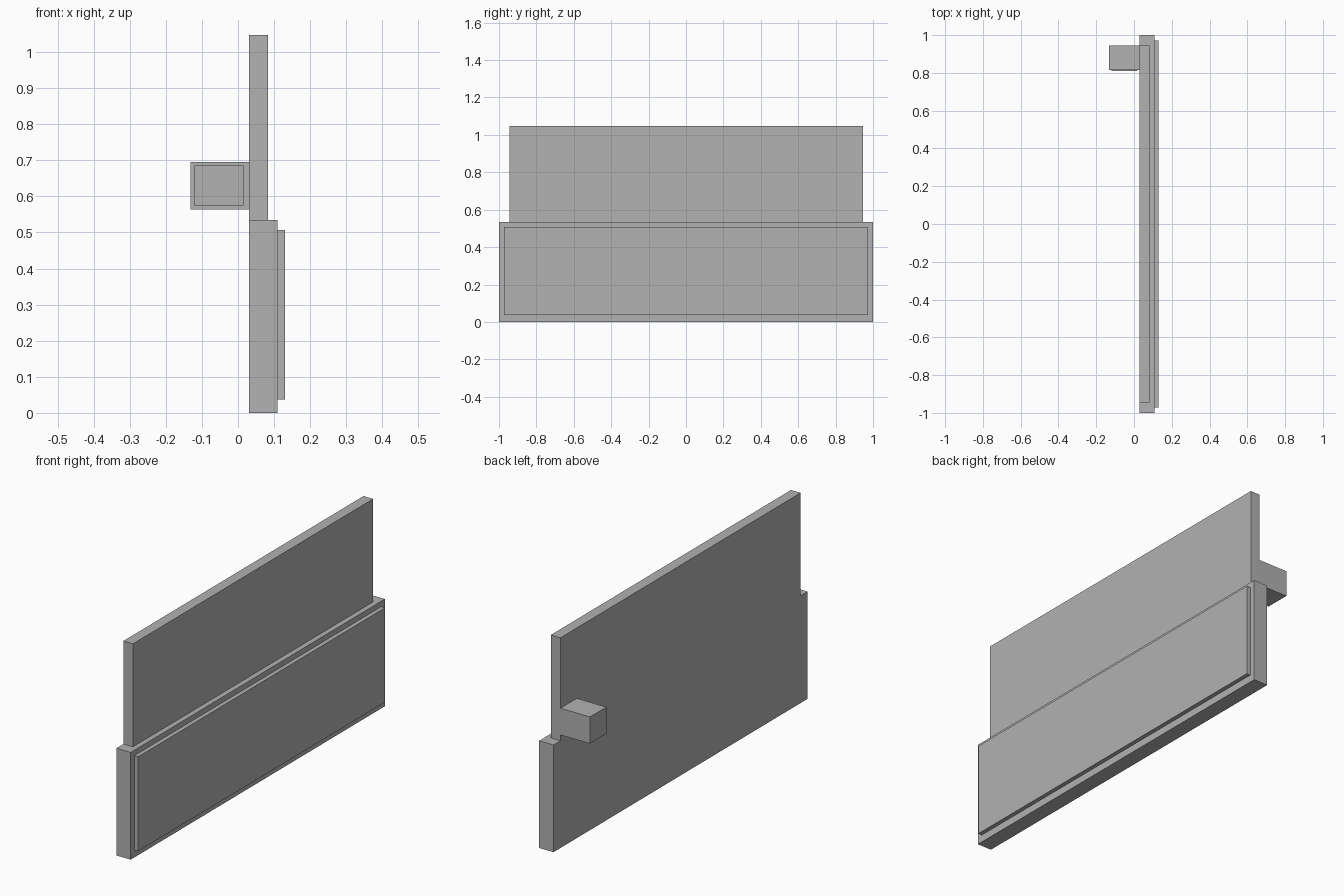
import bpy
import bmesh
from mathutils import Vector

cube = bpy.data.objects.get("Cube")
if cube:
    bpy.data.objects.remove(cube, do_unlink=True)

GREY = (0.445, 0.445, 0.445, 1.0)
grey = bpy.data.materials.new("plain grey")
grey.use_nodes = True
grey.diffuse_color = GREY
grey.node_tree.nodes["Principled BSDF"].inputs["Base Color"].default_value = GREY


def box(name, low, high):
    """Axis-aligned box between two opposite corners."""
    low, high = Vector(low), Vector(high)
    bm = bmesh.new()
    bmesh.ops.create_cube(bm, size=1)
    bmesh.ops.scale(bm, vec=high - low, verts=bm.verts)
    mesh = bpy.data.meshes.new(name)
    bm.to_mesh(mesh)
    bm.free()
    mesh.materials.append(grey)
    obj = bpy.data.objects.new(name, mesh)
    obj.location = (low + high) / 2
    bpy.context.collection.objects.link(obj)
    return obj


# Lower board with its raised outer panel
box("lower_board", (0.03, -1, 0), (0.109, 1, 0.534))
box("raised_panel", (0.109, -0.972, 0.037), (0.13, 0.972, 0.507))

# Thinner, shorter upper board, flush with the inner side
box("upper_board", (0.03, -0.945, 0.534), (0.083, 0.945, 1.047))

# Small block on the inner side, with a thin plate on its front
box("side_block", (-0.132, 0.816, 0.563), (0.03, 0.945, 0.696))
box("block_plate", (-0.12, 0.809, 0.575), (0.015, 0.816, 0.685))
